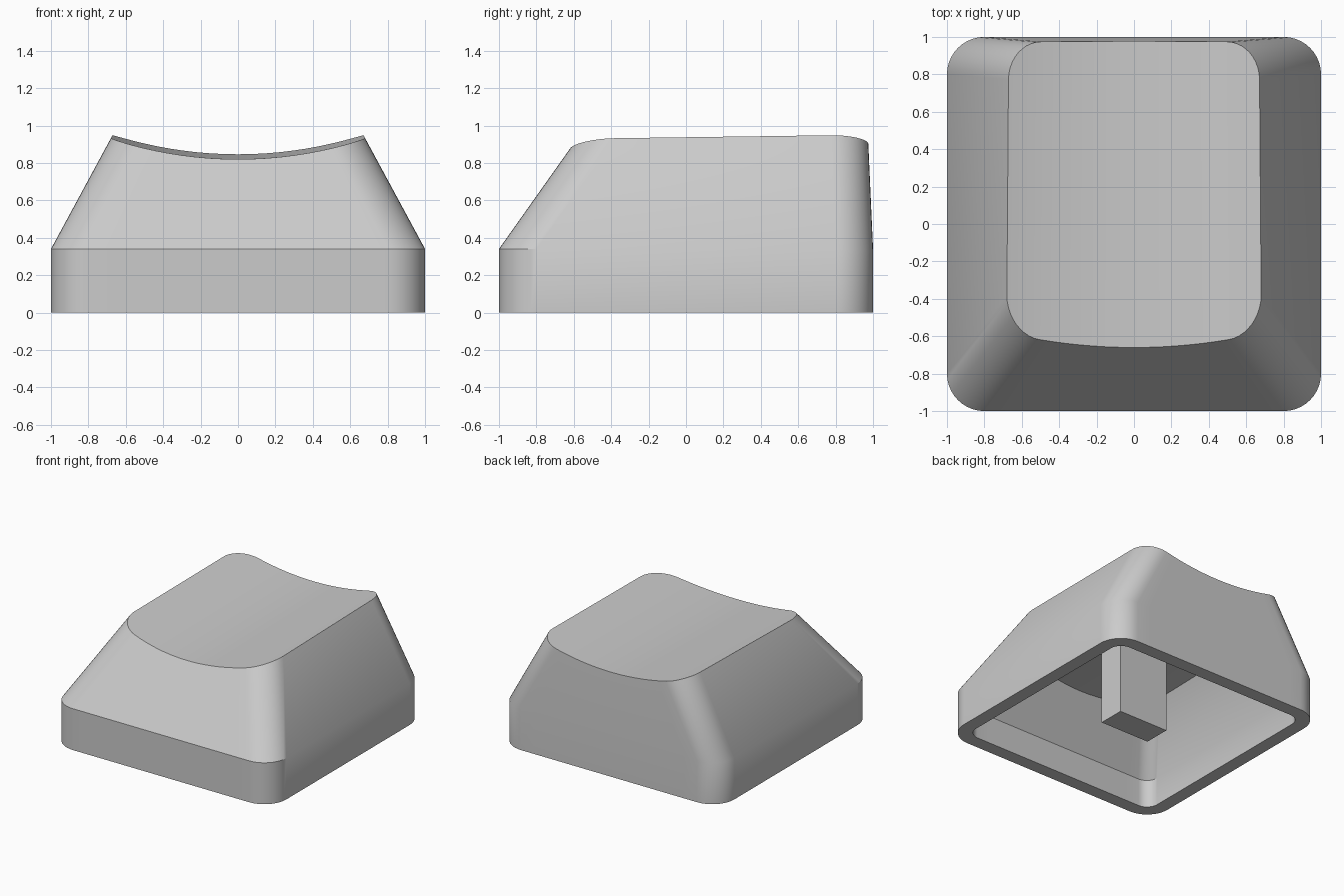
import bpy, bmesh, math

cube = bpy.data.objects.get("Cube")
if cube:
    bpy.data.objects.remove(cube, do_unlink=True)

grey = bpy.data.materials.new("plain_grey")
grey.use_nodes = True
COLOUR = (0.6, 0.6, 0.6, 1)
grey.diffuse_color = COLOUR
grey.node_tree.nodes["Principled BSDF"].inputs["Base Color"].default_value = COLOUR

ARC, STRAIGHT = 10, 14          # segments per corner and per front/back edge
SCOOP_RADIUS = 2.2


def scoop(x, y):
    """Height of the dished top: a shallow cylinder tilted up to the back."""
    dish = SCOOP_RADIUS - math.sqrt(SCOOP_RADIUS ** 2 - x * x)
    return 0.82 + 0.016 * (y + 0.66) + dish


def row(z, side, inset, radius, shoulder):
    """Front (side -1) or back (side 1) half of the rounded outline at z."""
    rise = max(0, z - shoulder)
    half_x = 1 - inset - 0.541 * rise
    edge_y = 1 - inset - (0.708 if side < 0 else 0.045) * rise
    cx, cy = half_x - radius, edge_y - radius
    corner = [(cx + radius * math.sin(a), cy + radius * math.cos(a))
              for a in (math.pi / 2 * i / ARC for i in range(ARC + 1))]
    left = [(-x, y) for x, y in reversed(corner)]
    middle = [(-cx + 2 * cx * i / STRAIGHT, edge_y) for i in range(1, STRAIGHT)]
    return [(x, side * y) for x, y in left + middle + corner]


def outline(z, side, *shape, drop=None):
    """Row of points, level at z or following the scoop lowered by drop."""
    if drop is None:
        return [(x, y, z) for x, y in row(z, side, *shape)]
    points = []
    for i in range(2 * ARC + STRAIGHT + 1):
        height = z
        for _ in range(15):
            x, y = row(height, side, *shape)[i]
            height = scoop(x, y) - drop
        points.append((x, y, height))
    return points


def finish(name, bm):
    bmesh.ops.recalc_face_normals(bm, faces=bm.faces)
    mesh = bpy.data.meshes.new(name)
    bm.to_mesh(mesh)
    bm.free()
    mesh.materials.append(grey)
    obj = bpy.data.objects.new(name, mesh)
    bpy.context.collection.objects.link(obj)
    return obj


# Hollow cap: ceiling, inner walls, rim, outer walls and dished top
OUTER = (0, 0.2, 0.34)
INNER = (0.11, 0.1, 0.23)
LEVELS = [(0.6, INNER, 0.23), (0.23, INNER, None), (0, INNER, None),
          (0, OUTER, None), (0.34, OUTER, None), (0.85, OUTER, 0)]
bm = bmesh.new()
rings = []
for z, shape, drop in LEVELS:
    front, back = (outline(z, s, *shape, drop=drop) for s in (-1, 1))
    # reorder so each row runs from left to right, starting at a side wall
    front.sort(key=lambda p: p[0])
    back.sort(key=lambda p: p[0])
    rings.append([bm.verts.new(p) for p in front + back[::-1]])

count = len(rings[0])
for lower, upper in zip(rings, rings[1:]):
    for i in range(count):
        j = (i + 1) % count
        bm.faces.new((lower[i], lower[j], upper[j], upper[i]))
for ring in (rings[0], rings[-1]):
    for i in range(count // 2 - 1):
        bm.faces.new((ring[i], ring[i + 1], ring[-i - 2], ring[-i - 1]))
cap = finish("cap_shell", bm)

bpy.ops.object.select_all(action="DESELECT")
cap.select_set(True)
bpy.context.view_layer.objects.active = cap
bpy.ops.object.shade_smooth_by_angle(angle=math.radians(30))

# Stem hanging from the ceiling
bm = bmesh.new()
bmesh.ops.create_cube(bm, size=1)
bmesh.ops.scale(bm, vec=(0.45, 0.22, 0.7), verts=bm.verts)
bmesh.ops.translate(bm, vec=(0, 0, 0.35), verts=bm.verts)
finish("stem", bm)
